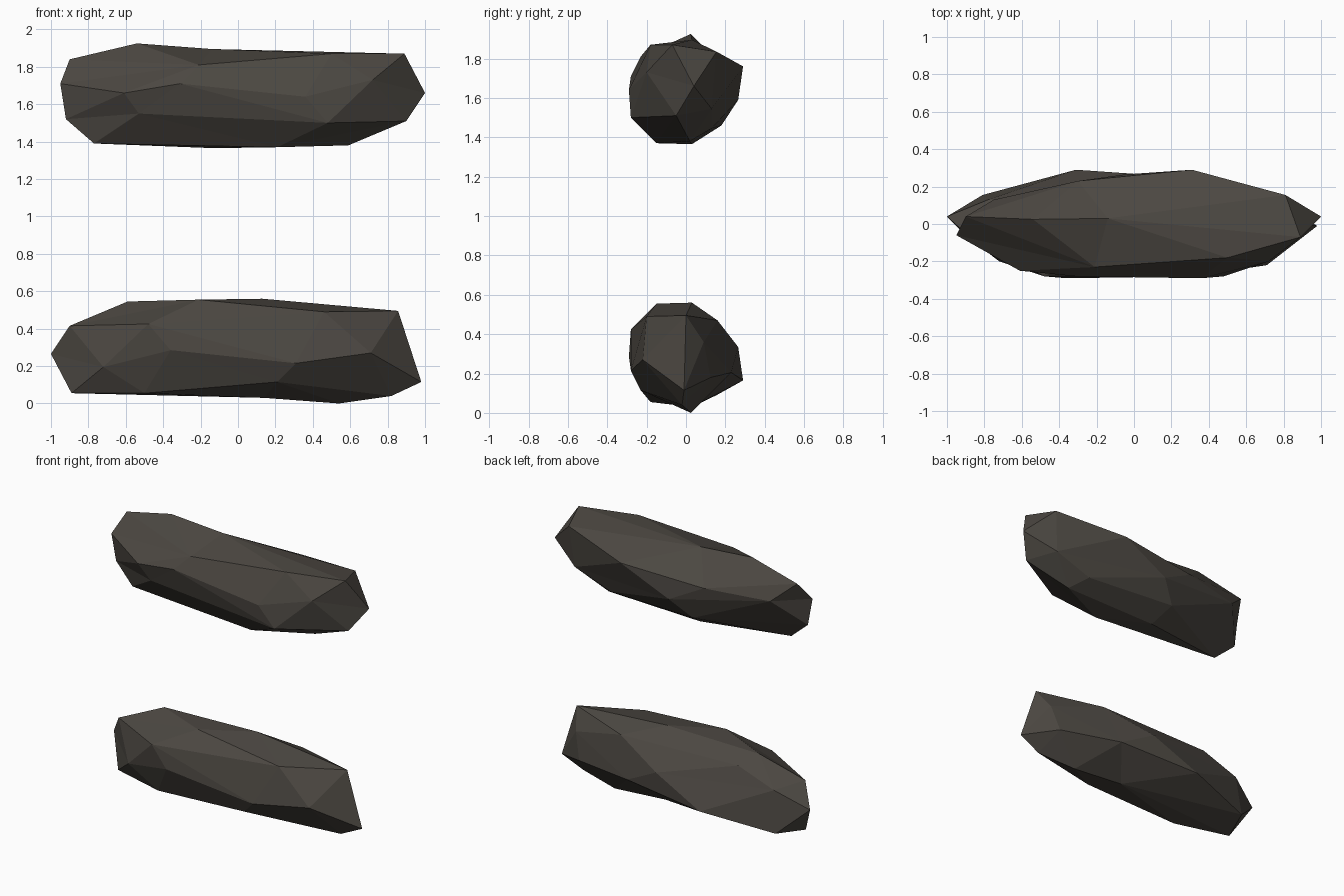
import bpy, bmesh
from mathutils import Vector

if "Cube" in bpy.data.objects:
    bpy.data.objects.remove(bpy.data.objects["Cube"])

# one dark stone colour
stone = bpy.data.materials.new("dark_stone")
stone.diffuse_color = (0.072, 0.064, 0.054, 1)
stone.use_nodes = True
stone.node_tree.nodes["Principled BSDF"].inputs["Base Color"].default_value = stone.diffuse_color

MID = 0.2825  # half the height of a stone

# corners shared by both stones, relative to the stone centre
SHARED = [
    (1.0, .04, .015), (.89, -.07, .225), (.90, -.05, -.135), (.72, -.20, .085),
    (.81, .155, .19), (.78, .13, -.10), (.59, .02, -.265), (.48, -.28, -.145),
    (.50, .13, -.20), (.21, -.15, -.275), (-.13, .03, -.28), (.36, -.29, -.005),
    (.50, -.18, .225), (-.14, .03, .25), (-.54, .025, .28), (-.21, -.23, .165),
    (-.31, -.28, .065), (.31, .29, .115), (-.05, .265, -.055), (-.30, .23, .075),
]
# corners of the end that differs between the two stones
UPPER_END = [
    (-.95, -.06, .065), (-.90, .04, .195), (-.92, -.05, -.125), (-.77, -.08, -.255),
    (-.53, -.22, -.095), (-.61, -.25, .015), (-.75, .13, .065), (-.18, .18, -.185),
]
LOWER_END = [
    (-.98, -.01, .165), (-.856, 0, -.215), (-.82, -.02, .24), (-.46, -.20, -.21),
    (-.71, -.22, .01), (-.80, .09, -.08), (-.75, .125, .10), (-.40, .16, -.19),
]


def make_stone(name, corners, height, turned):
    """Skin the corners on a rounded version of the shape, so shallow dents
    survive, then move them to their true places."""
    bm = bmesh.new()
    true_place = {}
    for c in corners:
        d = Vector((c[0] * 0.3, c[1], c[2]))
        v = bm.verts.new(d / d.length ** 0.7)
        true_place[v] = Vector(c)
    res = bmesh.ops.convex_hull(bm, input=list(bm.verts))
    loose = [v for v in bm.verts if not v.link_faces]
    bmesh.ops.delete(bm, geom=loose, context='VERTS')
    for v in bm.verts:
        p = true_place[v]
        # half turn about the depth axis for the lower stone
        v.co = Vector((-p.x, p.y, -p.z)) if turned else p
        v.co.z += height
    bmesh.ops.recalc_face_normals(bm, faces=list(bm.faces))
    mesh = bpy.data.meshes.new(name)
    bm.to_mesh(mesh)
    bm.free()
    mesh.materials.append(stone)
    obj = bpy.data.objects.new(name, mesh)
    bpy.context.collection.objects.link(obj)


make_stone("upper_stone", SHARED + UPPER_END, 1.645, False)
make_stone("lower_stone", SHARED + LOWER_END, 0.28, True)
